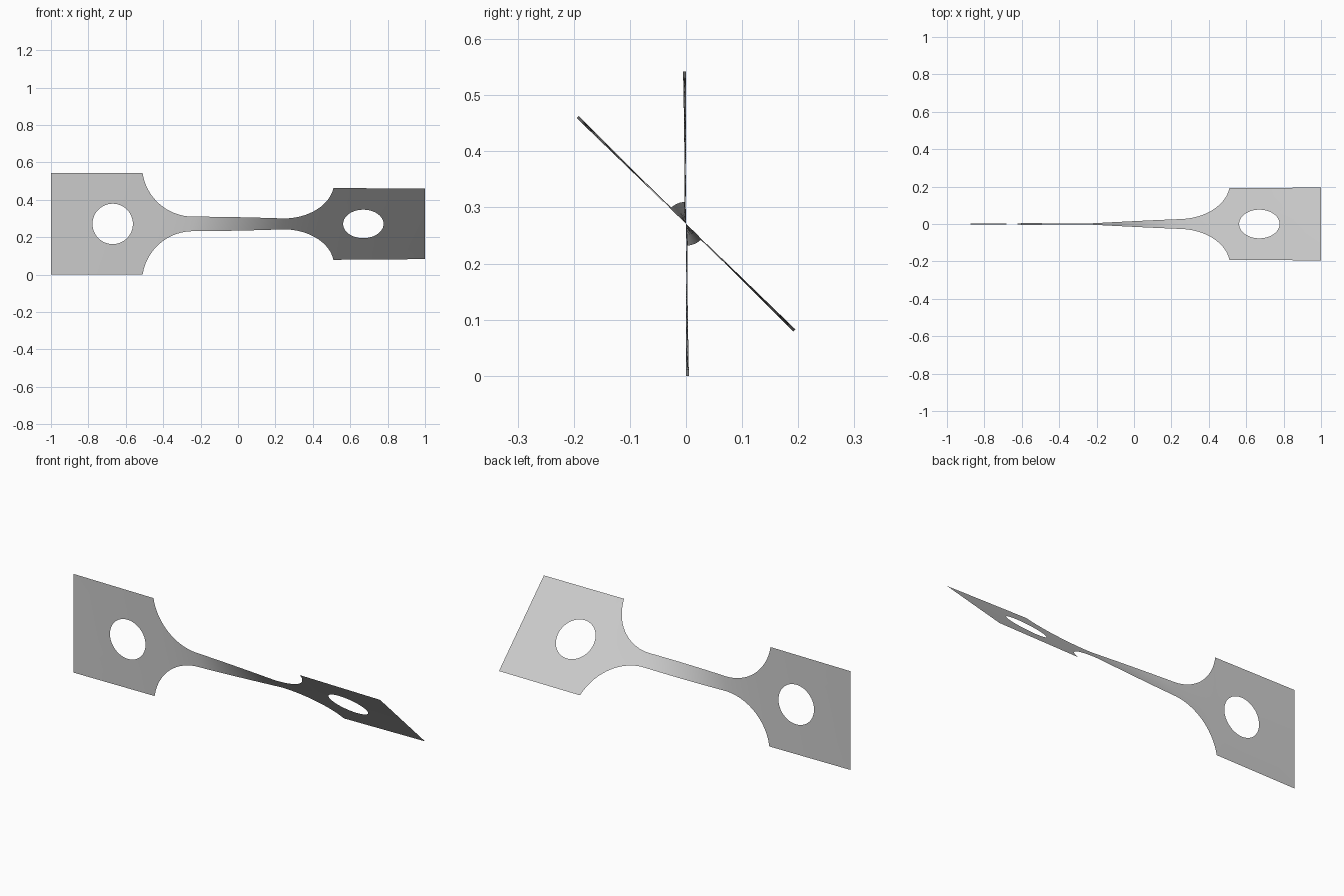
import bpy
import bmesh
from math import sin, cos, asin, radians, hypot

if "Cube" in bpy.data.objects:
    bpy.data.objects.remove(bpy.data.objects["Cube"], do_unlink=True)

HALF_W = 0.271               # half width of the end plates
NECK_W = 0.039               # half width of the neck
HEAD_X, NECK_X = 0.51, 0.24  # where the plates and the neck end
FILLET_R = 0.273
HOLE_X, HOLE_R = 0.67, 0.108
ROWS = 32                    # divisions across the strip

bm = bmesh.new()


def grid(rows):
    """Join rows of flat points with quads."""
    verts = [[bm.verts.new((x, y, 0)) for x, y in row] for row in rows]
    for a, b in zip(verts, verts[1:]):
        for i in range(len(a) - 1):
            bm.faces.new((a[i], a[i + 1], b[i + 1], b[i]))


def column(x, half):
    return [(x, half * (2 * i / ROWS - 1)) for i in range(ROWS + 1)]


def end_plate(side):
    """Square plate with a round hole, as rings from the hole to the outline."""
    corners = [(1, -HALF_W), (1, HALF_W), (HEAD_X, HALF_W), (HEAD_X, -HALF_W)]
    outline = []
    for k, (ax, ay) in enumerate(corners):
        bx, by = corners[(k + 1) % 4]
        outline += [(ax + (bx - ax) * i / ROWS, ay + (by - ay) * i / ROWS)
                    for i in range(ROWS)]
    outline.append(outline[0])
    rings = []
    for t in (0, 0.33, 0.66, 1):
        ring = []
        for x, y in outline:
            dx = x - HOLE_X
            k = HOLE_R / hypot(dx, y)
            k += (1 - k) * t
            ring.append((side * (HOLE_X + dx * k), y * k))
        rings.append(ring)
    grid(rings)


def fillet(side):
    """Concave flare from the neck to the plate."""
    end = asin((HEAD_X - NECK_X) / FILLET_R)
    cols = []
    for i in range(25):
        a = end * i / 24
        half = NECK_W + FILLET_R * (1 - cos(a))
        if i == 24:
            half = HALF_W
        cols.append(column(side * (NECK_X + FILLET_R * sin(a)), half))
    grid(cols)


for side in (-1, 1):
    end_plate(side)
    fillet(side)
grid([column(NECK_X * (i / 16 - 1), NECK_W) for i in range(33)])

bmesh.ops.remove_doubles(bm, verts=bm.verts, dist=0.0005)
bm.normal_update()
for f in bm.faces:
    if f.normal.z < 0:
        f.normal_flip()


def twist(x):
    """Twist angle along the strip, mostly within the neck."""
    stations = [(-1, 0), (-HEAD_X, 1.1), (-NECK_X, 4.3),
                (NECK_X, 41.7), (HEAD_X, 44.9), (1, 46)]
    for (x0, a0), (x1, a1) in zip(stations, stations[1:]):
        if x <= x1 + 0.001:
            t = (x - x0) / (x1 - x0)
            # the twist fades quickly as the fillet widens
            if x0 == -HEAD_X:
                t = t ** 2
            elif x1 == HEAD_X:
                t = 1 - (1 - t) ** 2
            return radians(a0 + (a1 - a0) * t)
    return radians(46)


# Stand the flat strip up and twist it about its long axis
for v in bm.verts:
    a, s = twist(v.co.x), v.co.y
    v.co = (v.co.x, -s * sin(a), HALF_W + s * cos(a))

mesh = bpy.data.meshes.new("twisted_strip")
bm.to_mesh(mesh)
bm.free()
strip = bpy.data.objects.new("twisted_strip", mesh)
bpy.context.collection.objects.link(strip)

grey = bpy.data.materials.new("light_grey")
grey.use_nodes = True
colour = (0.6, 0.6, 0.6, 1)
grey.diffuse_color = colour
grey.node_tree.nodes["Principled BSDF"].inputs["Base Color"].default_value = colour
mesh.materials.append(grey)

bpy.context.view_layer.objects.active = strip
strip.select_set(True)
bpy.ops.object.shade_smooth_by_angle()
